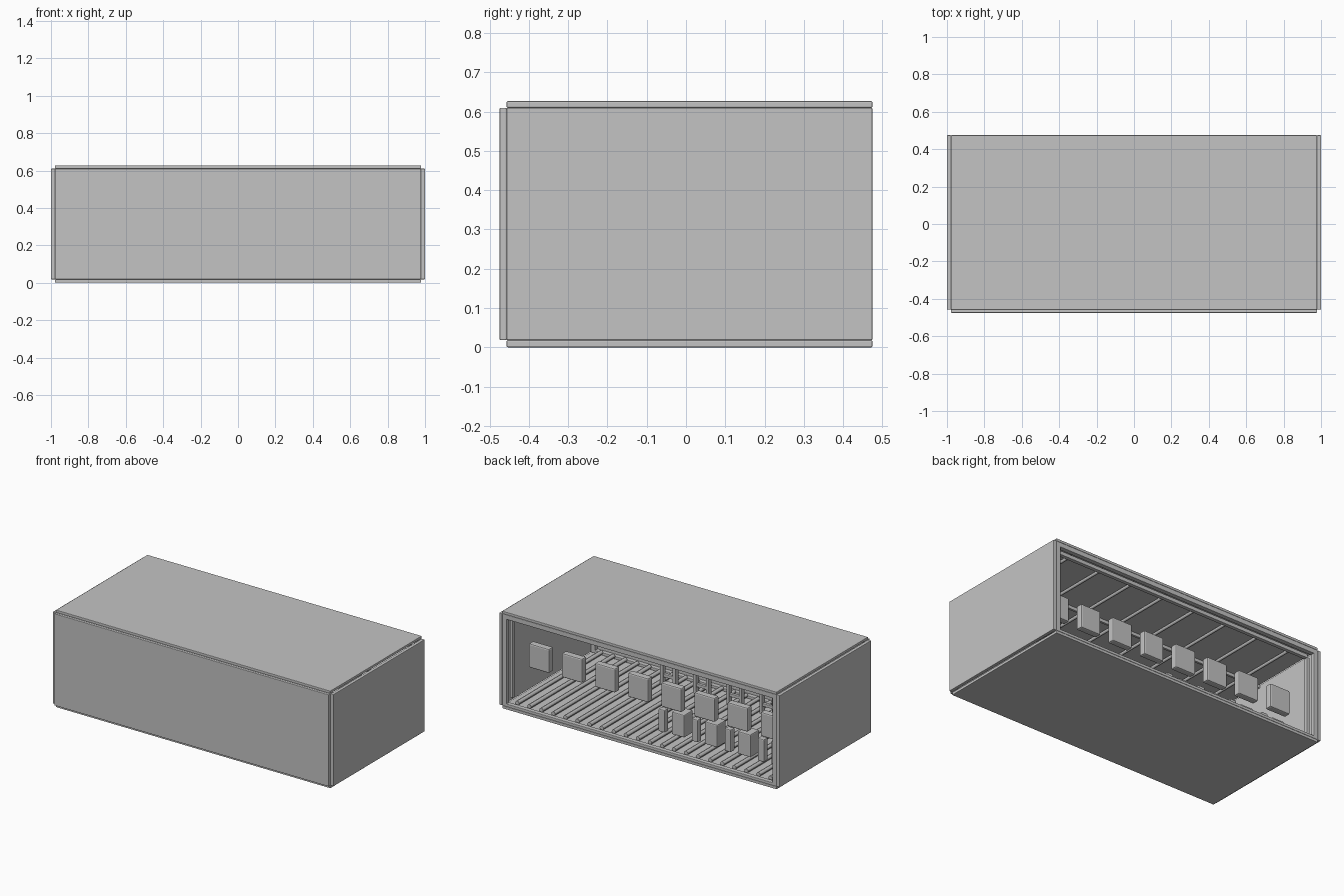
import bpy
import math

cube = bpy.data.objects.get("Cube")
if cube:
    bpy.data.objects.remove(cube, do_unlink=True)

grey = bpy.data.materials.new("plain grey")
grey.use_nodes = True
colour = (0.55, 0.55, 0.55, 1)
grey.diffuse_color = colour
grey.node_tree.nodes["Principled BSDF"].inputs["Base Color"].default_value = colour


def box(name, x, y, z, bevel=0.003):
    """Box between the (low, high) limits on each axis, with softened edges."""
    limits = (x, y, z)
    bpy.ops.mesh.primitive_cube_add(size=1, location=[sum(a) / 2 for a in limits])
    ob = bpy.context.object
    ob.name = name
    ob.scale = [a[1] - a[0] for a in limits]
    bpy.ops.object.transform_apply(location=False, rotation=False, scale=True)
    if bevel:
        mod = ob.modifiers.new("soft edges", 'BEVEL')
        mod.width = bevel
        mod.segments = 2
    ob.data.materials.append(grey)
    return ob


def around(c, size):
    return (c - size / 2, c + size / 2)


def rod(name, x, z, radius, y0, y1):
    """Round bar running from front to back."""
    bpy.ops.mesh.primitive_cylinder_add(
        vertices=12, radius=radius, depth=y1 - y0,
        location=(x, (y0 + y1) / 2, z), rotation=(math.pi / 2, 0, 0))
    ob = bpy.context.object
    ob.name = name
    ob.data.materials.append(grey)
    bpy.ops.object.shade_smooth_by_angle()


W, FRONT, BACK = 0.978, -0.457, 0.475
LOW, HIGH = 0.018, 0.61
T = 0.03

# Outer panels
box("top_panel", (-W, W), (FRONT, BACK), (HIGH, 0.627))
box("bottom_panel", (-W, W), (FRONT, BACK), (0, LOW))
box("front_panel", (-W, W), (-0.475, FRONT), (LOW, HIGH))
for side, s in (("left", 1), ("right", -1)):
    box(side + "_panel", sorted((s * W, s)), (FRONT, BACK), (LOW, HIGH))

# Frame bars along the inner edges
for end, y in (("front", (FRONT, FRONT + T)), ("back", (BACK - T, BACK))):
    box(end + "_top_bar", (-W, W), y, (HIGH - T, HIGH))
    box(end + "_bottom_bar", (-W, W), y, (LOW, LOW + 0.018))
    for side, s in (("left", 1), ("right", -1)):
        box(end + "_" + side + "_post", sorted((s * (W - T), s * W)), y, (LOW, HIGH))

# Inner door rail and posts just inside the opening
box("inner_top_rail", (-0.94, 0.94), (0.405, 0.43), (0.565, 0.59))
for side, s in (("left", 1), ("right", -1)):
    box(side + "_inner_post", around(s * 0.945, 0.022), (0.405, 0.43), (0.06, 0.57))

# Floor slats
SLATS = 22
for i in range(SLATS):
    x = (i - (SLATS - 1) / 2) * 0.086
    rod("floor_slat", x, 0.036, 0.014, FRONT + T, 0.43)

# Ceiling rods and the cross rail that carries them
STEP = 0.236
columns = [(i - 3.5) * STEP for i in range(8)]
for x in columns:
    rod("ceiling_rod", x, 0.588, 0.01, FRONT + T, 0.42)
box("ceiling_cross_rail", (-W, W), around(-0.05, 0.014), (0.59, HIGH), 0)

# Row of square plates at mid height
for x in columns:
    box("hanging_plate", around(x, 0.145), (0.275, 0.32), (0.225, 0.38), 0.008)

# Standing blocks below the plates on the right half
for x in columns[:4]:
    box("standing_plate", around(x + 0.09, 0.045), (0.25, 0.29), (0.045, 0.19), 0.006)
    box("standing_block", around(x - 0.02, 0.09), (0.19, 0.28), (0.045, 0.19), 0.006)

# Post frames standing near the front wall
for x in columns[:6]:
    for dx in (0, -0.09):
        box("upright", around(x + dx, 0.022), around(-0.27, 0.03), (0.04, 0.19))
    box("upright_crossbar", around(x - 0.045, 0.09), around(-0.27, 0.02), (0.09, 0.11))
